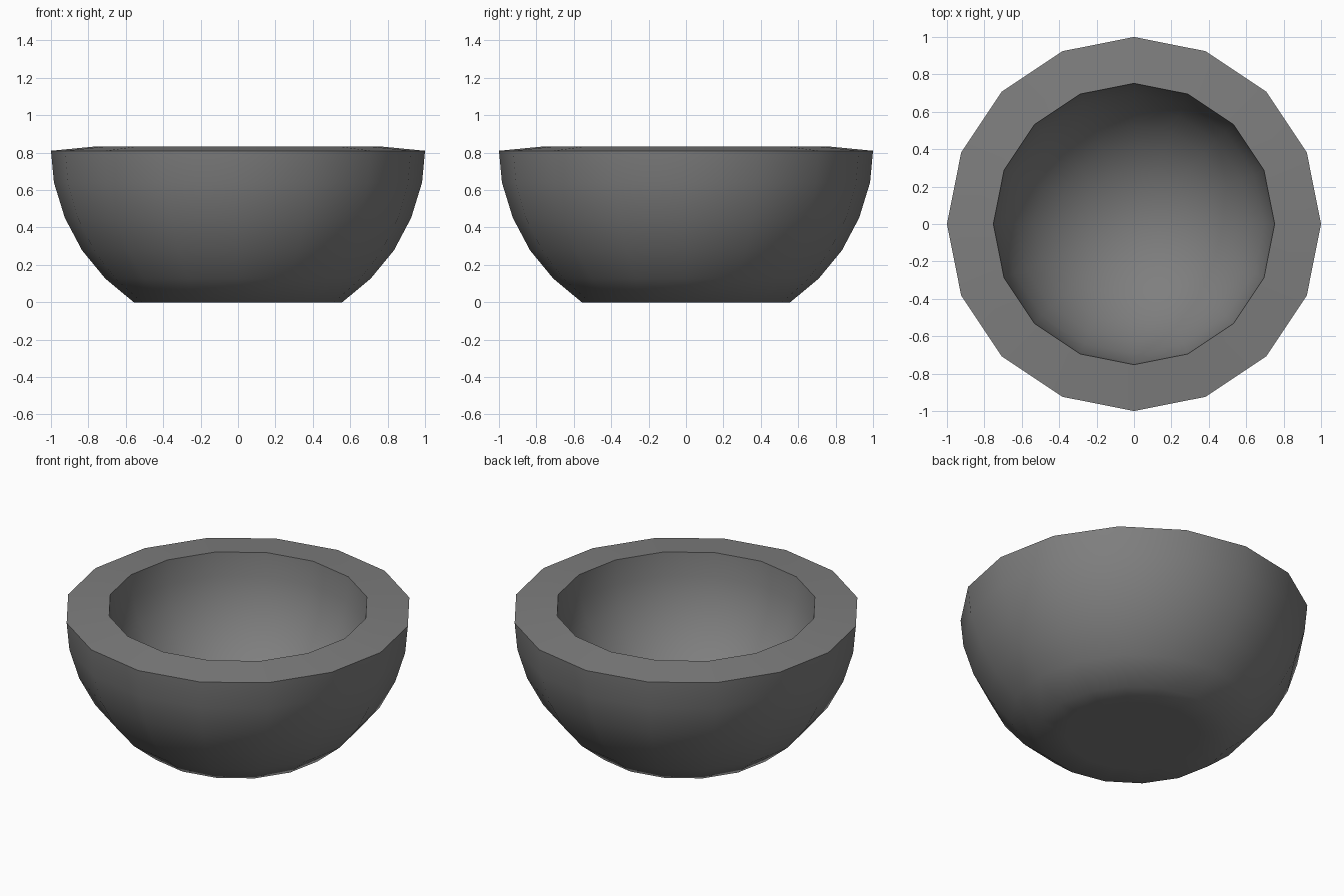
import bpy, bmesh
from math import cos, sin, pi, radians

if "Cube" in bpy.data.objects:
    bpy.data.objects.remove(bpy.data.objects["Cube"])

SIDES = 16
INNER_R, RIM_Z = 0.752, 0.834
# Outer profile (radius, height): flat base, then a near-hemisphere wall
OUTER = [(0.195, 0), (0.383, 0), (0.557, 0), (0.709, 0.126), (0.834, 0.278),
         (0.926, 0.452), (0.984, 0.64), (1.0, 0.81)]
# Inner profile: round hollow from the rim down to its lowest point
INNER = [(INNER_R * cos(k * pi / 16), RIM_Z - INNER_R * sin(k * pi / 16))
         for k in range(8)]

# Bowl: both profiles turned into one closed shell
bm = bmesh.new()
rings = [[bm.verts.new((r * cos(2 * pi * i / SIDES), r * sin(2 * pi * i / SIDES), z))
          for i in range(SIDES)] for r, z in OUTER + INNER]
bottom = bm.verts.new((0, 0, 0))
hollow = bm.verts.new((0, 0, RIM_Z - INNER_R))
for i in range(SIDES):
    j = (i + 1) % SIDES
    bm.faces.new((bottom, rings[0][j], rings[0][i]))
    bm.faces.new((hollow, rings[-1][i], rings[-1][j]))
    for a, b in zip(rings, rings[1:]):
        bm.faces.new((a[i], a[j], b[j], b[i]))
bmesh.ops.recalc_face_normals(bm, faces=bm.faces)
mesh = bpy.data.meshes.new("bowl")
bm.to_mesh(mesh)
bm.free()
bowl = bpy.data.objects.new("bowl", mesh)
bpy.context.collection.objects.link(bowl)
bpy.context.view_layer.objects.active = bowl
bowl.select_set(True)

# Smooth walls, crisp rim
bpy.ops.object.shade_smooth_by_angle(angle=radians(60))

# Dark grey finish
grey = bpy.data.materials.new("dark_grey")
grey.diffuse_color = (0.21, 0.21, 0.21, 1)
grey.use_nodes = True
grey.node_tree.nodes["Principled BSDF"].inputs["Base Color"].default_value = grey.diffuse_color
mesh.materials.append(grey)
